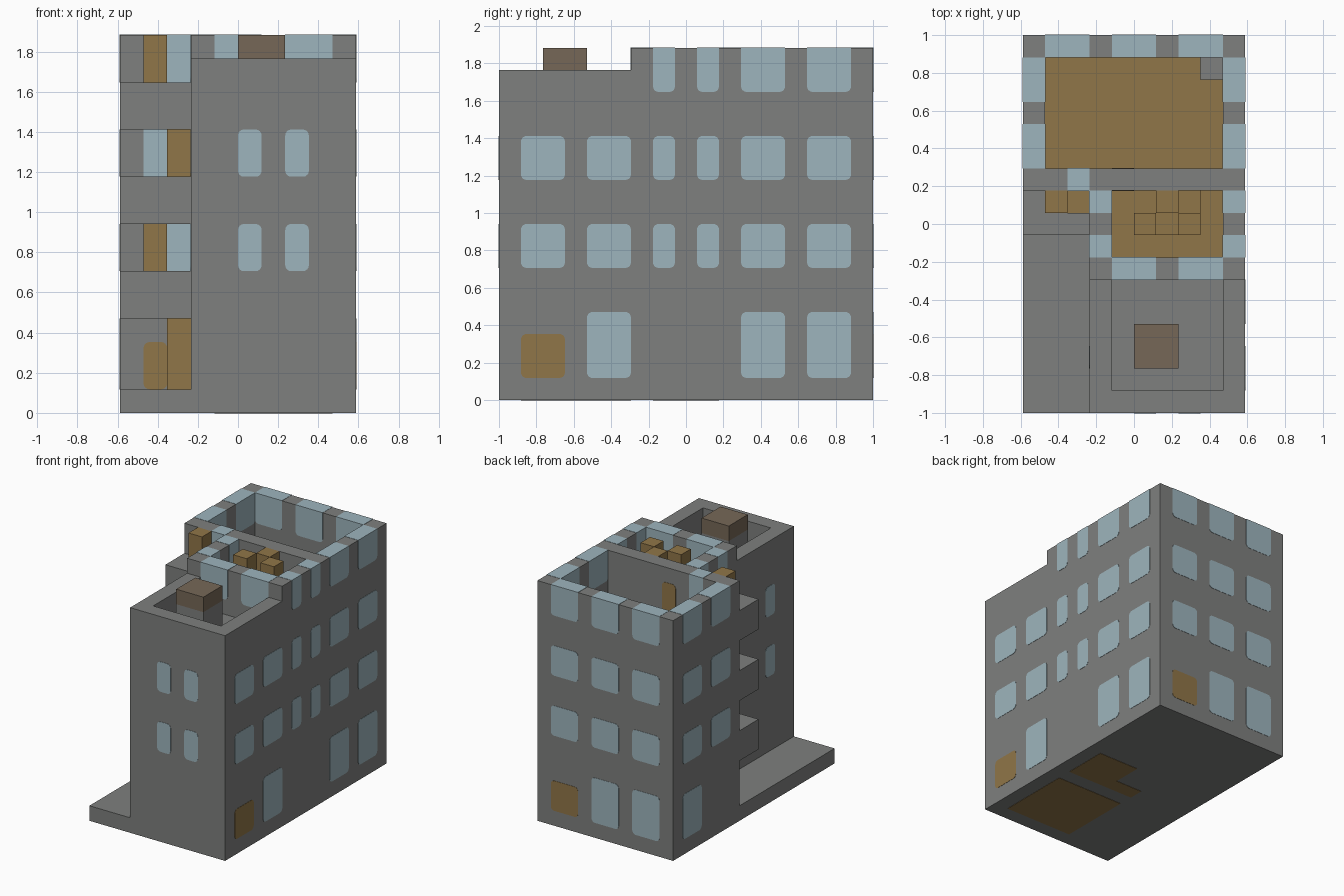
import bpy, bmesh, math
from mathutils import Vector

old = bpy.data.objects.get("Cube")
if old:
    bpy.data.objects.remove(old, do_unlink=True)

U = 2 / 17                       # one building module
ORIGIN = Vector((-5 * U, -1, 0))
EPS = 0.002                      # how far panels stand proud of a wall


def material(name, color):
    m = bpy.data.materials.new(name)
    m.use_nodes = True
    m.diffuse_color = (*color, 1)
    m.node_tree.nodes["Principled BSDF"].inputs["Base Color"].default_value = (*color, 1)
    return m


CONCRETE = material("grey concrete", (0.21, 0.215, 0.21))
GLASS = material("pale blue glass", (0.34, 0.46, 0.51))
WOOD = material("brown wood", (0.28, 0.18, 0.065))
VENT = material("dull brown", (0.18, 0.137, 0.095))


def finish(name, bm, mat):
    bmesh.ops.recalc_face_normals(bm, faces=bm.faces)
    mesh = bpy.data.meshes.new(name)
    bm.to_mesh(mesh)
    bm.free()
    mesh.materials.append(mat)
    obj = bpy.data.objects.new(name, mesh)
    bpy.context.collection.objects.link(obj)


def box(name, xs, ys, zs, mat=CONCRETE):
    """Block spanning module ranges on each axis."""
    bm = bmesh.new()
    bmesh.ops.create_cube(bm, size=1)
    for v in bm.verts:
        v.co = ORIGIN + U * Vector([r[0] if c < 0 else r[1]
                                    for c, r in zip(v.co, (xs, ys, zs))])
    finish(name, bm, mat)


def panel(name, normal, cell, span, zs, mat=GLASS, open_top=False):
    """Rounded panel passing through a wall one module thick."""
    r = 0.25
    corners = [(span[1] - r, zs[1] - r), (span[0] + r, zs[1] - r),
               (span[0] + r, zs[0] + r), (span[1] - r, zs[0] + r)]
    outline = []
    for q, (a, b) in enumerate(corners):
        if open_top and q < 2:   # square corners at the roof line
            outline.append((span[1 - q], zs[1] + EPS / U))
            continue
        for s in range(5):
            t = math.radians(90 * q + 22.5 * s)
            outline.append((a + r * math.cos(t), b + r * math.sin(t)))
    near, depth = cell - EPS / U, 1 + 2 * EPS / U

    def place(d, a, b):
        return ORIGIN + U * Vector((d, a, b) if normal == "x" else (a, d, b))

    bm = bmesh.new()
    face = bm.faces.new([bm.verts.new(place(near, a, b)) for a, b in outline])
    ext = bmesh.ops.extrude_face_region(bm, geom=[face], use_keep_orig=True)
    move = place(depth, 0, 0) - place(0, 0, 0)
    bmesh.ops.translate(bm, vec=move,
                        verts=[g for g in ext["geom"] if isinstance(g, bmesh.types.BMVert)])
    finish(name, bm, mat)


def windows(name, normal, cell, starts, width, floors):
    for s in starts:
        for f in floors:
            top = 4 if f == 1 else f + 2
            panel(name, normal, cell, (s, s + width), (f, top), open_top=top == 16)


def walls(name, xs, ys, zs, sides):
    """Parapet walls around a footprint on the listed sides."""
    x0, x1, y0, y1 = *xs, *ys
    parts = {"front": (xs, (y0, y0 + 1)), "back": (xs, (y1 - 1, y1)),
             "left": ((x1 - 1, x1), ys), "right": ((x0, x0 + 1), ys)}
    for s in sides:
        box(f"{name}_{s}_wall", *parts[s], zs)


# Solid storeys below the open top floor
box("ground_slab", (0, 3), (0, 10), (0, 1))
box("front_tower", (3, 10), (0, 6), (0, 13))
box("middle_block", (3, 10), (6, 10), (0, 12))
box("rear_block", (0, 10), (10, 17), (0, 12))

# Open-topped walls
walls("tower_roof", (3, 10), (0, 6), (13, 15), ("front", "left", "right"))
walls("middle_room", (3, 10), (6, 10), (12, 16), ("front", "left", "right"))
walls("rear_room", (0, 10), (10, 17), (12, 16), ("front", "back", "left", "right"))

# Wooden floors, with a hatch in one corner of the rear room
box("middle_floor", (4, 9), (7, 10), (12, 13), WOOD)
box("rear_floor", (1, 9), (11, 15), (12, 13), WOOD)
box("rear_floor_strip", (1, 8), (15, 16), (12, 13), WOOD)
for xs, ys in (((4, 9), (1, 6)), ((6, 9), (7, 10)), ((4, 6), (7, 8))):
    box("ground_floor_underside", xs, ys, (-0.02, 0.03), WOOD)

# Roof vent
box("vent_base", (5, 7), (2, 4), (13, 15))
box("vent_cap", (5, 7), (2, 4), (15, 16), VENT)

# Furniture in the middle room
for x, y, top in ((5, 8, 16), (7, 8, 16), (6, 9, 16), (6, 8, 14), (7, 9, 14)):
    box("wooden_block", (x, x + 1), (y, y + 1), (13, top), WOOD)

# Balconies with alternating ladder posts and windows
for n, z in enumerate((4, 8, 12)):
    box("balcony_slab", (0, 3), (8, 10), (z, z + 1))
    box("balcony_front_rail", (0, 3), (8, 9), (z + 1, z + 2))
    box("balcony_side_rail", (0, 1), (9, 10), (z + 1, z + 2))
    post, pane = (1, 2) if n % 2 == 0 else (2, 1)
    box("balcony_post", (post, post + 1), (9, 10), (z + 1, z + 4), WOOD)
    box("balcony_floor", (pane, pane + 1), (9, 10), (z + 1, z + 1.03), WOOD)
    box("balcony_window", (pane, pane + 1), (10 - EPS / U, 11 + EPS / U),
        (z + 2, z + 4 + EPS / U), GLASS)
box("ground_post", (2, 3), (9, 10), (1, 4), WOOD)

# Windows
UPPER = (6, 10, 14)
windows("left_window", "x", 9, (11, 14), 2, (1,) + UPPER)
windows("left_tower_window", "x", 9, (1, 4), 2, (6, 10))
windows("left_ground_window", "x", 9, (4,), 2, (1,))
windows("left_narrow_window", "x", 9, (7, 9), 1, UPPER)
windows("right_window", "x", 0, (11, 14), 2, UPPER)
windows("right_ground_window", "x", 0, (14,), 2, (1,))
windows("right_narrow_window", "x", 3, (7, 9), 1, UPPER)
windows("right_tower_window", "x", 3, (2,), 1, (6, 10))
windows("front_window", "y", 0, (5, 7), 1, (6, 10))
windows("middle_front_window", "y", 6, (4, 7), 2, (14,))
windows("back_window", "y", 16, (1, 4, 7), 2, UPPER)
windows("back_ground_window", "y", 16, (1, 4), 2, (1,))

# Doors
panel("left_door", "x", 9, (1, 3), (1, 3), WOOD)
panel("back_door", "y", 16, (7, 9), (1, 3), WOOD)
panel("front_door", "y", 10, (1, 2), (1, 3), WOOD)
panel("inner_door", "y", 10, (4, 5), (13, 15), WOOD)
